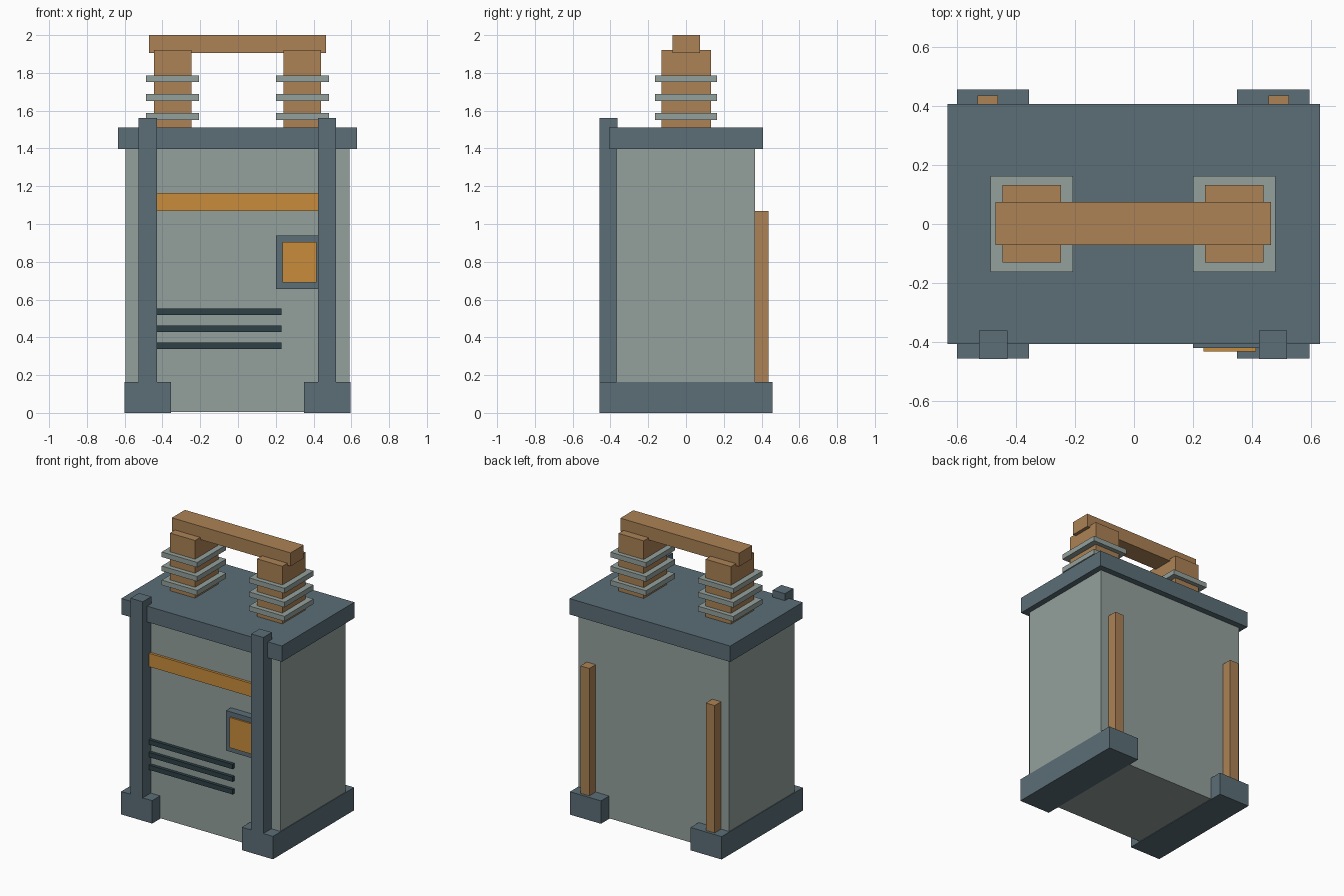
import bpy

if "Cube" in bpy.data.objects:
    bpy.data.objects.remove(bpy.data.objects["Cube"])


def material(name, rgb):
    m = bpy.data.materials.new(name)
    m.diffuse_color = (*rgb, 1)
    m.use_nodes = True
    m.node_tree.nodes["Principled BSDF"].inputs["Base Color"].default_value = m.diffuse_color
    return m


GREY = material("grey_green", (0.292, 0.352, 0.328))
SLATE = material("slate", (0.105, 0.156, 0.181))
COPPER = material("copper", (0.413, 0.223, 0.091))
ORANGE = material("orange", (0.578, 0.263, 0.045))
DARK = material("dark_vent", (0.026, 0.053, 0.061))


def box(name, x, y, z, mat):
    """Box spanning the (min, max) ranges x, y and z."""
    bpy.ops.mesh.primitive_cube_add(size=1, location=[sum(r) / 2 for r in (x, y, z)])
    ob = bpy.context.object
    ob.name = name
    ob.scale = [r[1] - r[0] for r in (x, y, z)]
    bpy.ops.object.transform_apply(location=False, rotation=False, scale=True)
    ob.data.materials.append(mat)
    return ob


CX = -0.003  # middle of the cabinet


def pair(name, x, y, z, mat):
    """The same box on the right and left sides."""
    box(name + "_right", (CX + x[0], CX + x[1]), y, z, mat)
    box(name + "_left", (CX - x[1], CX - x[0]), y, z, mat)


# Cabinet and lid
box("cabinet", (-0.596, 0.59), (-0.367, 0.365), (0.004, 1.40), GREY)
box("lid", (-0.634, 0.631), (-0.408, 0.408), (1.397, 1.51), SLATE)

# Skids, front posts and rear rods
pair("skid", (0.353, 0.598), (-0.457, 0.457), (0, 0.163), SLATE)
pair("front_post", (0.427, 0.523), (-0.458, -0.362), (0.16, 1.56), SLATE)
pair("rear_rod", (0.459, 0.529), (0.36, 0.437), (0.16, 1.07), COPPER)

# Insulators with their fins, joined by the top bar
pair("insulator", (0.244, 0.443), (-0.13, 0.132), (1.50, 1.92), COPPER)
for i in range(3):
    z = 1.569 + 0.1 * i
    pair(f"insulator_fin_{i + 1}", (0.204, 0.484), (-0.163, 0.163), (z - 0.018, z + 0.018), GREY)
box("top_bar", (-0.471, 0.465), (-0.072, 0.075), (1.905, 2.0), COPPER)

# Front details: stripe, vents and gauge
box("front_stripe", (-0.48, 0.475), (-0.385, -0.36), (1.07, 1.165), ORANGE)
for i in range(3):
    z = 0.355 + 0.09 * i
    box(f"vent_{i + 1}", (-0.43, 0.23), (-0.39, -0.36), (z - 0.017, z + 0.017), DARK)
box("gauge_frame", (0.201, 0.45), (-0.421, -0.36), (0.655, 0.94), SLATE)
box("gauge_face", (0.236, 0.415), (-0.433, -0.415), (0.69, 0.905), ORANGE)
